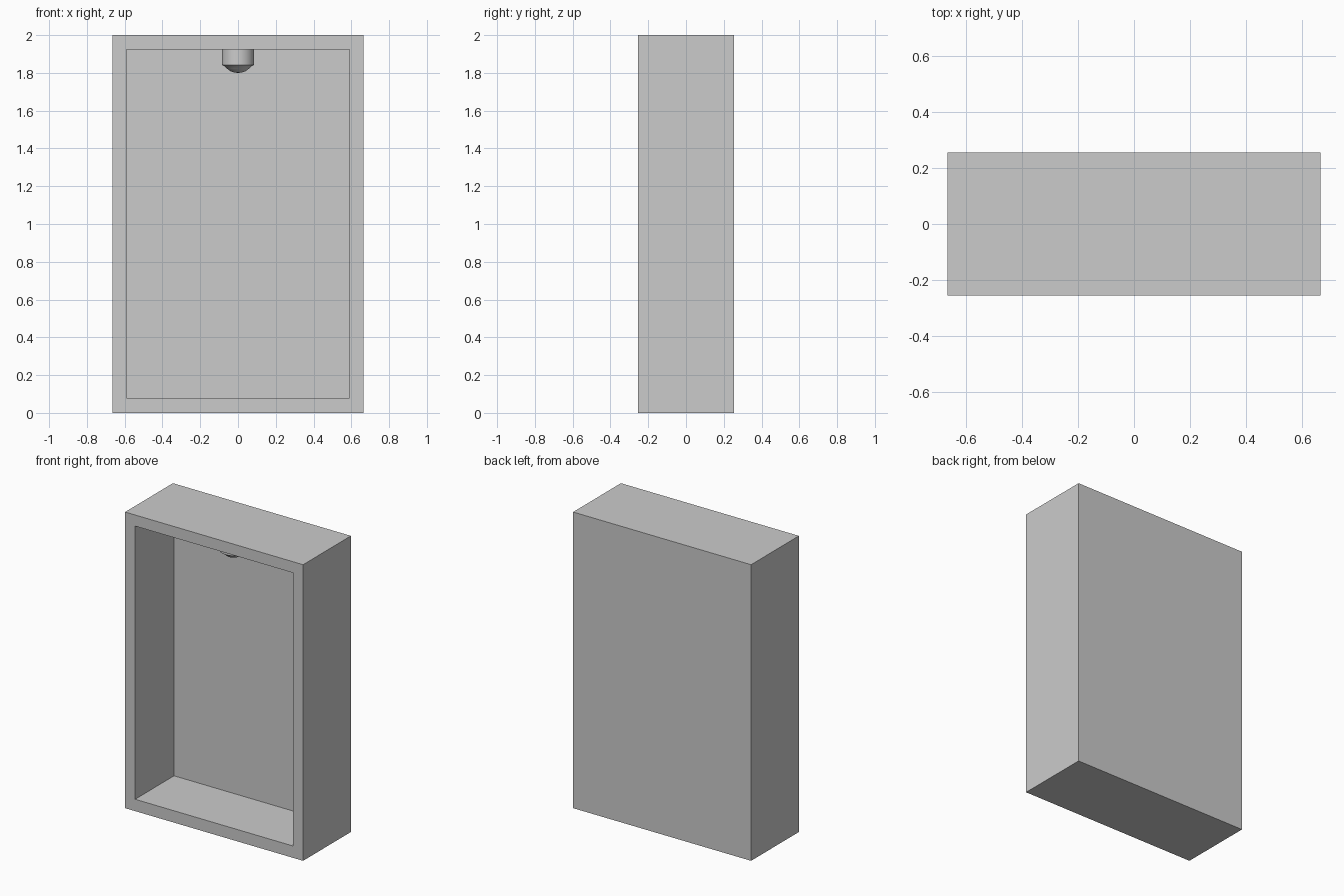
import bpy
import bmesh
import math
from mathutils import Matrix

cube = bpy.data.objects.get("Cube")
if cube:
    bpy.data.objects.remove(cube, do_unlink=True)

# Overall sizes
HALF_W, HALF_D, HEIGHT = 0.665, 0.255, 2.0
INNER_W, FLOOR, CEILING = 0.59, 0.08, 1.925
RECESS = 0.415
LAMP_Y = -HALF_D + RECESS / 2

grey = bpy.data.materials.new("plain grey")
grey.use_nodes = True
colour = (0.6, 0.6, 0.6, 1)
grey.diffuse_color = colour
grey.node_tree.nodes["Principled BSDF"].inputs["Base Color"].default_value = colour


def finish(name, bm):
    bmesh.ops.recalc_face_normals(bm, faces=bm.faces)
    mesh = bpy.data.meshes.new(name)
    bm.to_mesh(mesh)
    bm.free()
    mesh.materials.append(grey)
    obj = bpy.data.objects.new(name, mesh)
    bpy.context.collection.objects.link(obj)
    return obj


# Cabinet: a box whose front face is inset and pushed back into a recess
bm = bmesh.new()
bmesh.ops.create_cube(bm, size=1, matrix=Matrix.Translation((0, 0, HEIGHT / 2))
                      @ Matrix.Diagonal((2 * HALF_W, 2 * HALF_D, HEIGHT, 1)))
bm.normal_update()
front = min(bm.faces, key=lambda f: f.normal.y)
bmesh.ops.inset_individual(bm, faces=[front], thickness=0.075)
for v in front.verts:
    v.co.x = math.copysign(INNER_W, v.co.x)
    v.co.z = CEILING if v.co.z > HEIGHT / 2 else FLOOR
back = bmesh.ops.extrude_discrete_faces(bm, faces=[front])["faces"][0]
bmesh.ops.translate(bm, verts=back.verts, vec=(0, RECESS, 0))
finish("cabinet", bm)

# Ceiling lamp: a round housing with a shallow bulb below, spun from a profile
profile = [(0, CEILING), (0.085, CEILING), (0.085, 1.842), (0.072, 1.836),
           (0.058, 1.822), (0.04, 1.809), (0.02, 1.802), (0, 1.8)]
bm = bmesh.new()
verts = [bm.verts.new((r, LAMP_Y, z)) for r, z in profile]
edges = [bm.edges.new(pair) for pair in zip(verts, verts[1:])]
bmesh.ops.spin(bm, geom=verts + edges, cent=(0, LAMP_Y, 0), axis=(0, 0, 1),
               angle=math.tau, steps=32)
bmesh.ops.remove_doubles(bm, verts=bm.verts, dist=0.0001)
lamp = finish("ceiling_lamp", bm)

bpy.ops.object.select_all(action="DESELECT")
lamp.select_set(True)
bpy.context.view_layer.objects.active = lamp
bpy.ops.object.shade_smooth_by_angle(angle=math.radians(40))
